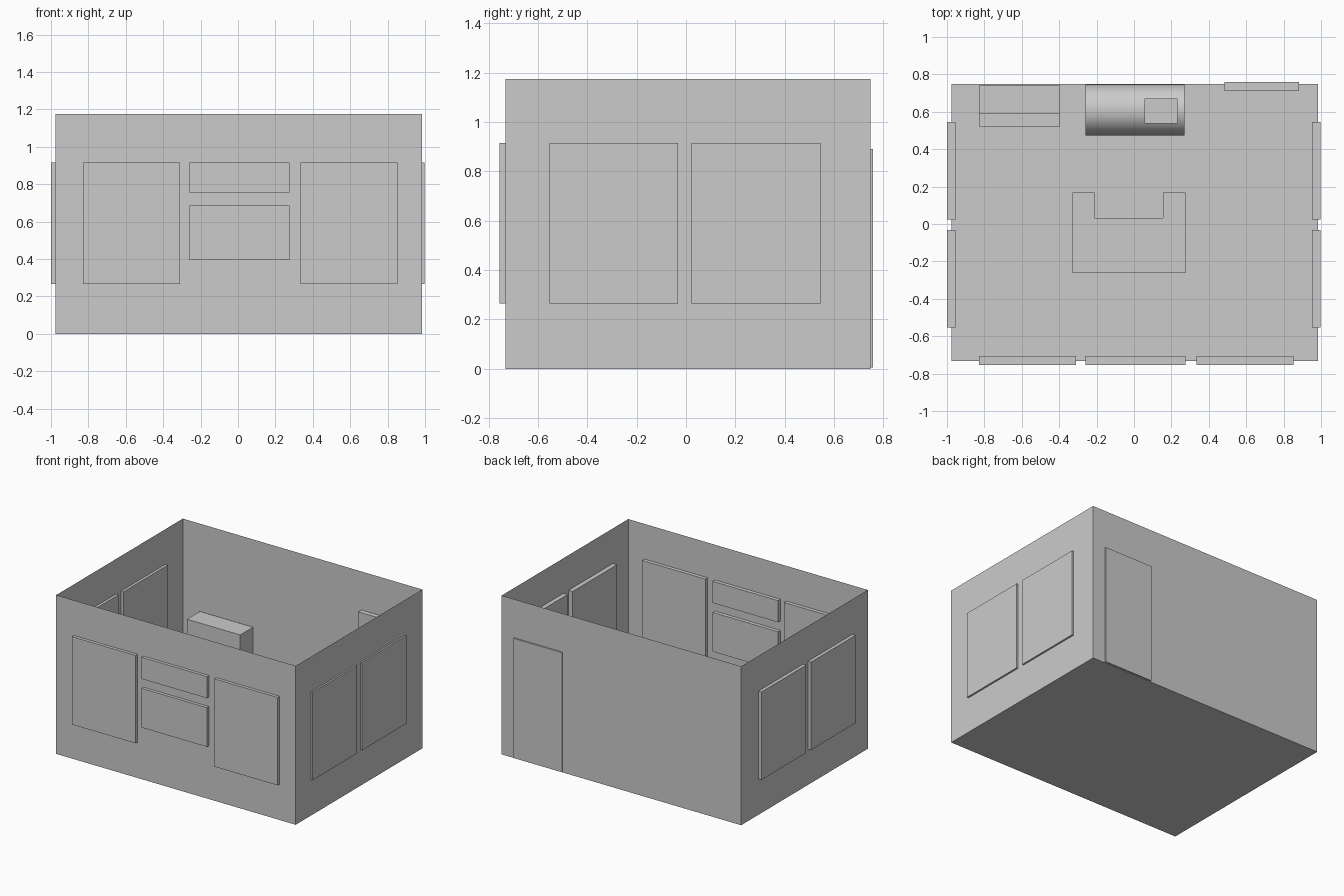
import bpy, bmesh, math

if "Cube" in bpy.data.objects:
    bpy.data.objects.remove(bpy.data.objects["Cube"])


def mesh_object(name, bm):
    me = bpy.data.meshes.new(name)
    bm.to_mesh(me)
    bm.free()
    ob = bpy.data.objects.new(name, me)
    bpy.context.collection.objects.link(ob)
    return ob


def box(name, x, y, z):
    """Box from (min, max) ranges on each axis."""
    bm = bmesh.new()
    bmesh.ops.create_cube(bm, size=1)
    for v in bm.verts:
        v.co = [r[0] + (c + 0.5) * (r[1] - r[0]) for c, r in zip(v.co, (x, y, z))]
    return mesh_object(name, bm)


def prism(name, outline, place, direction):
    """Closed outline, mapped to 3D by place(), extruded along direction."""
    bm = bmesh.new()
    face = bm.faces.new([bm.verts.new(place(*p)) for p in outline])
    ext = bmesh.ops.extrude_face_region(bm, geom=[face], use_keep_orig=True)
    bmesh.ops.translate(bm, vec=direction,
                        verts=[g for g in ext["geom"] if isinstance(g, bmesh.types.BMVert)])
    bmesh.ops.recalc_face_normals(bm, faces=bm.faces[:])
    return mesh_object(name, bm)


# Room shell: floor and four thin walls, open at the top
bm = bmesh.new()
bmesh.ops.create_cube(bm, size=1)
for v in bm.verts:
    v.co = (0.005 + v.co.x * 1.96, 0.008 + v.co.y * 1.48, (v.co.z + 0.5) * 1.175)
top = [f for f in bm.faces if f.calc_center_median().z > 1.1]
bmesh.ops.delete(bm, geom=top, context='FACES_ONLY')
mesh_object("room_shell", bm)

# Side wall windows
WIN_Z = (0.265, 0.915)
for side, xr in (("left", (-1.0, -0.955)), ("right", (0.952, 0.998))):
    for label, yr in (("front", (-0.553, -0.033)), ("back", (0.023, 0.545))):
        box(f"{side}_{label}_window", xr, yr, WIN_Z)

# Front wall windows and sign panels
FRONT_Y = (-0.755, -0.705)
for name, xr, zr in (("front_left_window", (-0.83, -0.31), WIN_Z),
                     ("front_right_window", (0.335, 0.852), WIN_Z),
                     ("front_upper_panel", (-0.26, 0.275), (0.755, 0.915)),
                     ("front_lower_panel", (-0.26, 0.275), (0.395, 0.685))):
    box(name, xr, FRONT_Y, zr)

# Back door
box("back_door", (0.485, 0.882), (0.712, 0.758), (0.005, 0.89))

# U-shaped counter in the middle of the room
prism("counter",
      [(-0.33, -0.263), (0.275, -0.263), (0.275, 0.168), (0.155, 0.168),
       (0.155, 0.033), (-0.212, 0.033), (-0.212, 0.168), (-0.33, 0.168)],
      lambda x, y: (x, y, 0.0), (0, 0, 0.4))

# Stepped cabinet against the back wall
prism("cabinet",
      [(0.52, 0), (0.74, 0), (0.74, 0.53), (0.59, 0.53), (0.59, 0.25), (0.52, 0.25)],
      lambda y, z: (-0.83, y, z), (0.435, 0, 0))

# Horizontal tank with a small box on top
bpy.ops.mesh.primitive_cylinder_add(vertices=48, radius=0.136, depth=0.53,
                                    location=(0.006, 0.61, 0.136),
                                    rotation=(0, math.pi / 2, 0))
bpy.context.object.name = "tank"
bpy.ops.object.shade_smooth_by_angle()
box("tank_box", (0.057, 0.233), (0.537, 0.67), (0.2, 0.34))
